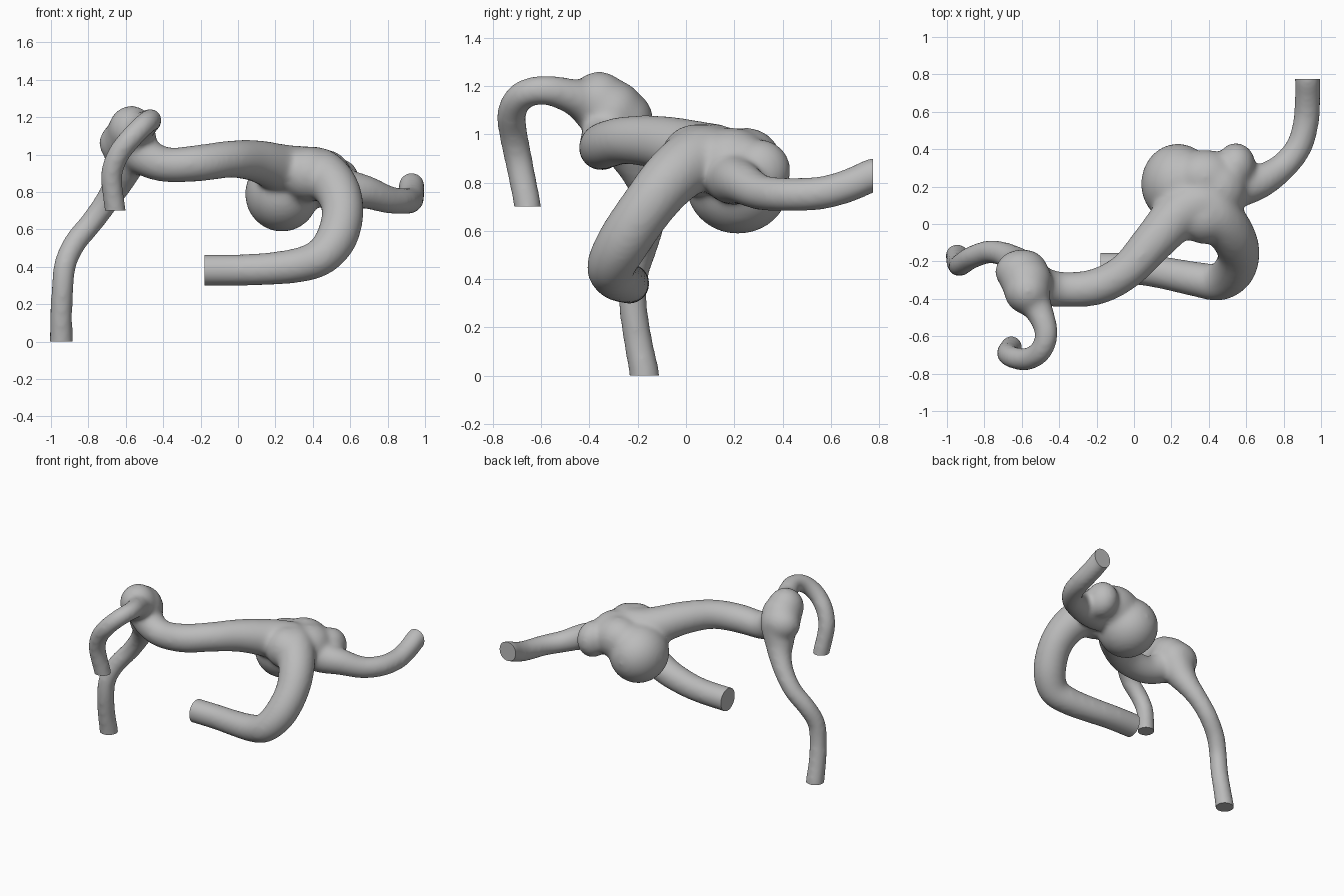
import bpy, bmesh, math
from mathutils import Vector, Matrix

cube = bpy.data.objects.get("Cube")
if cube:
    bpy.data.objects.remove(cube, do_unlink=True)

SIDES, STEPS, OVERRUN = 24, 8, 0.1
SHRINK = 0.0011  # makes up for the thickness lost to softening
bm = bmesh.new()
cuts = []


def spline(points):
    """Smooth path through (x, y, z, radius) points."""
    p = [Vector(q) for q in points]
    p = [2 * p[0] - p[1]] + p + [2 * p[-1] - p[-2]]
    out = []
    for a, b, c, d in zip(p, p[1:], p[2:], p[3:]):
        for i in range(STEPS):
            t = i / STEPS
            out.append(0.5 * (2 * b + (c - a) * t + (2 * a - 5 * b + 4 * c - d) * t * t
                              + (3 * b - a - 3 * c + d) * t ** 3))
    return out + [p[-2]]


def tube(points, end_normal=None):
    """Sweep a round tube; an end with a normal is trimmed flat later."""
    path = spline(points)
    if end_normal:
        n = Vector(end_normal)
        cuts.append((path[-1].xyz, n))
        tip = path[-1].copy()
        tip.xyz += n * OVERRUN
        path.append(tip)
    centres = [q.xyz for q in path]
    turn = Matrix.Identity(3)
    axis = Vector((0, 0, 1))
    rings = []
    for i, q in enumerate(path):
        tangent = (centres[min(i + 1, len(path) - 1)] - centres[max(i - 1, 0)]).normalized()
        turn = axis.rotation_difference(tangent).to_matrix() @ turn
        axis = tangent
        radius = math.sqrt(q.w ** 2 + SHRINK)
        ring = []
        for k in range(SIDES):
            a = math.tau * k / SIDES
            ring.append(bm.verts.new(q.xyz + turn @ Vector((math.cos(a), math.sin(a), 0)) * radius))
        rings.append(ring)
    for r, s in zip(rings, rings[1:]):
        for k in range(SIDES):
            j = (k + 1) % SIDES
            bm.faces.new((r[k], r[j], s[j], s[k]))
    bm.faces.new(rings[0][::-1])
    bm.faces.new(rings[-1])


def blob(centre, size):
    grown = [s + SHRINK / s for s in size]
    m = Matrix.Translation(centre) @ Matrix.Diagonal((*grown, 1))
    bmesh.ops.create_icosphere(bm, subdivisions=4, radius=1, matrix=m)


# Wide vessel: from the junction down and round to its open end
tube([(.35, .14, .90, .135), (.44, .05, .90, .13), (.525, -.06, .82, .118), (.56, -.16, .70, .108),
      (.53, -.255, .56, .106), (.45, -.31, .457, .096), (.33, -.295, .41, .088),
      (.15, -.26, .388, .081), (0, -.24, .383, .078), (-.18, -.235, .382, .078)], (-1, 0, 0))
# Connecting vessel between the two junctions
tube([(.38, .12, .90, .14), (.25, .06, .92, .13), (.1, -.1, .965, .108), (-.04, -.25, .975, .095),
      (-.2, -.335, .955, .093), (-.38, -.35, .945, .088), (-.5, -.33, .99, .1), (-.58, -.29, 1.06, .11)])
# Side branch reaching to the back
tube([(.45, .18, .84, .12), (.57, .2, .815, .105), (.68, .23, .8, .085), (.8, .31, .76, .068),
      (.885, .42, .75, .063), (.922, .56, .757, .062), (.928, .68, .79, .062), (.928, .775, .835, .062)],
     (0, 1, 0))
# Curled thin branch
tube([(-.56, -.38, 1.12, .1), (-.5, -.48, 1.16, .066), (-.468, -.59, 1.184, .053),
      (-.5, -.68, 1.16, .052), (-.57, -.722, 1.09, .052), (-.64, -.715, 1, .051),
      (-.675, -.695, .9, .049), (-.67, -.675, .8, .048), (-.655, -.655, .7, .048)], (0, 0, -1))
# Long thin branch to the ground
tube([(-.58, -.26, 1.04, .12), (-.61, -.23, .93, .096), (-.64, -.195, .85, .073), (-.7, -.16, .75, .058),
      (-.78, -.15, .64, .054), (-.87, -.18, .53, .053), (-.922, -.215, .42, .051),
      (-.937, -.22, .3, .05), (-.945, -.2, .15, .051), (-.945, -.17, 0, .055)], (0, 0, -1))
# Large swelling, small swelling and the body joining them
blob((.235, .215, .79), (.192, .21, .198))
blob((.545, .31, .85), (.095, .115, .12))
blob((.38, .25, .88), (.17, .14, .14))
blob((.38, .04, .895), (.15, .14, .14))
blob((.46, .19, .88), (.14, .16, .14))
# Swelling at the far junction
blob((-.57, -.36, 1.13), (.115, .115, .123))
blob((-.575, -.305, 1.09), (.13, .125, .13))
blob((-.6, -.255, 1.06), (.135, .11, .115))

mesh = bpy.data.meshes.new("rough_vessel")
bm.to_mesh(mesh)
bm.free()
vessel = bpy.data.objects.new("branching_vessel", mesh)
bpy.context.collection.objects.link(vessel)

# Fuse everything into one soft surface
fuse = vessel.modifiers.new("fuse", 'REMESH')
fuse.mode = 'VOXEL'
fuse.voxel_size = 0.013
soften = vessel.modifiers.new("soften", 'SMOOTH')
soften.factor = 0.5
soften.iterations = 28
graph = bpy.context.evaluated_depsgraph_get()
fused = bpy.data.meshes.new_from_object(vessel.evaluated_get(graph))
vessel.modifiers.clear()

# Trim the open ends flat and cap them
bm = bmesh.new()
bm.from_mesh(fused)
for point, normal in cuts:
    faces = [f for f in bm.faces if (f.calc_center_median() - point).length < 0.17]
    edges = {e for f in faces for e in f.edges}
    verts = {v for f in faces for v in f.verts}
    res = bmesh.ops.bisect_plane(bm, geom=faces + list(edges) + list(verts), plane_co=point,
                                 plane_no=normal, clear_outer=True)
    rim = [e for e in res["geom_cut"] if isinstance(e, bmesh.types.BMEdge)]
    bmesh.ops.holes_fill(bm, edges=rim, sides=0)
bmesh.ops.recalc_face_normals(bm, faces=bm.faces)
bm.to_mesh(fused)
bm.free()
vessel.data = fused
bpy.data.meshes.remove(mesh)
fused.name = "branching_vessel"

# Single plain grey
grey = bpy.data.materials.new("plain_grey")
grey.use_nodes = True
colour = (0.5, 0.5, 0.5, 1)
grey.diffuse_color = colour
grey.node_tree.nodes["Principled BSDF"].inputs["Base Color"].default_value = colour
fused.materials.clear()
fused.materials.append(grey)

bpy.ops.object.select_all(action='DESELECT')
vessel.select_set(True)
bpy.context.view_layer.objects.active = vessel
bpy.ops.object.shade_smooth_by_angle(angle=math.radians(40))
